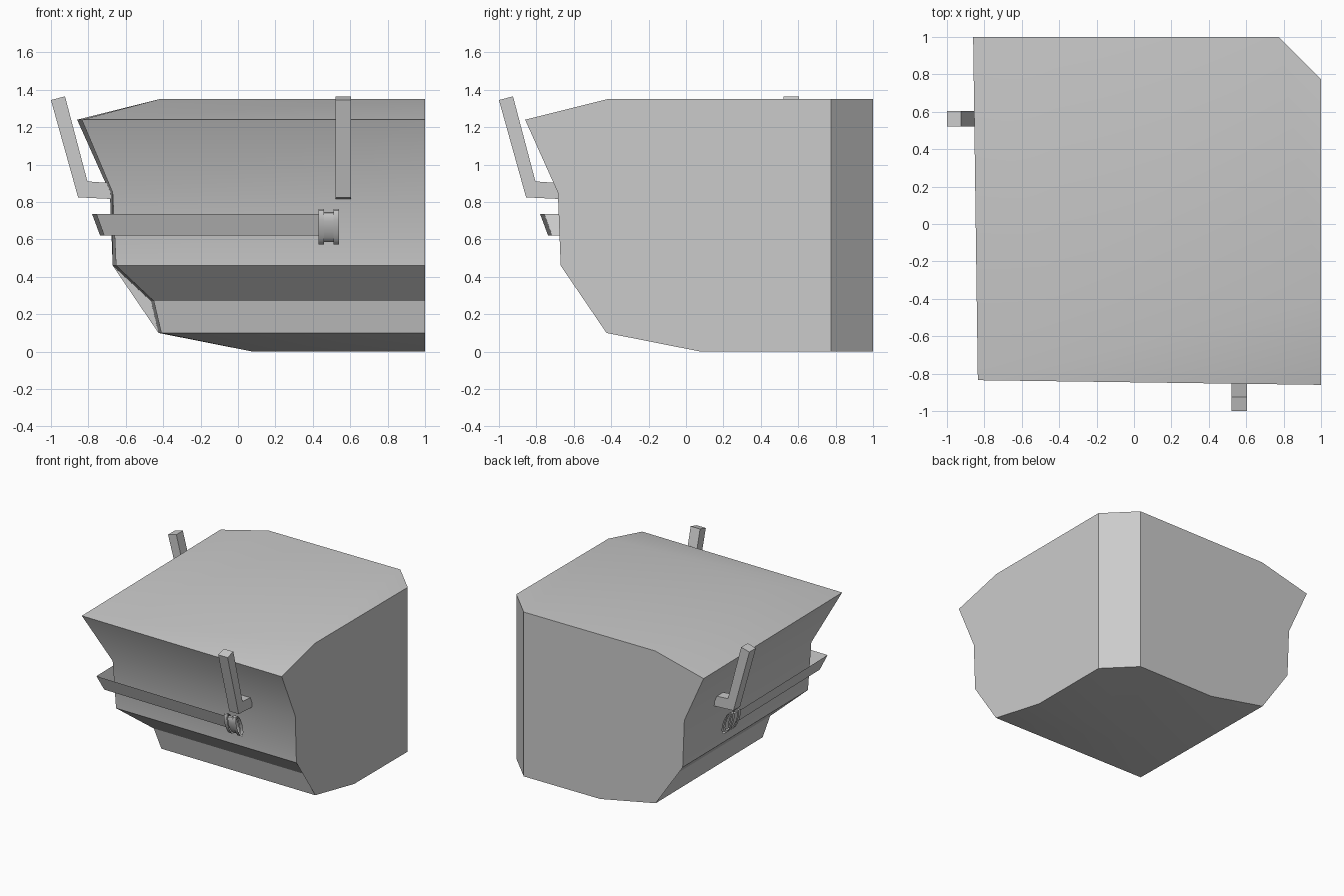
import bpy
import bmesh
import math

cube = bpy.data.objects.get("Cube")
if cube:
    bpy.data.objects.remove(cube)

grey = bpy.data.materials.new("plain grey")
grey.use_nodes = True
grey.diffuse_color = (0.6, 0.6, 0.6, 1)
grey.node_tree.nodes["Principled BSDF"].inputs["Base Color"].default_value = (0.6, 0.6, 0.6, 1)


def build(name, verts, faces, swap=False, closed=True):
    """Make an object; swap mirrors it across the diagonal from the front to the right side."""
    if swap:
        verts = [(y, x, z) for x, y, z in verts]
        faces = [f[::-1] for f in faces]
    mesh = bpy.data.meshes.new(name)
    mesh.from_pydata(verts, [], faces)
    if closed:
        bm = bmesh.new()
        bm.from_mesh(mesh)
        bmesh.ops.recalc_face_normals(bm, faces=bm.faces)
        bm.to_mesh(mesh)
        bm.free()
    mesh.materials.append(grey)
    obj = bpy.data.objects.new(name, mesh)
    bpy.context.collection.objects.link(obj)
    bpy.ops.object.select_all(action="DESELECT")
    obj.select_set(True)
    bpy.context.view_layer.objects.active = obj
    bpy.ops.object.shade_smooth_by_angle(angle=math.radians(30))
    return obj


# Hull corner: offset at the ends, offset at the corner, height
profile = [(-.42, -.42, 1.35), (-.86, -.835, 1.24), (-.685, -.67, .85), (-.67, -.652, .46),
           (-.465, -.45, .27), (-.425, -.41, .1), (.08, .08, 0)]
NOTCH = 4
verts, faces = [], []
for end, corner, z in profile:
    verts += [(1, end, z), (corner, corner, z), (end, 1, z)]
for i in range(len(profile) - 1):
    a, b = 3 * i, 3 * i + 3
    faces += [(a, a + 1, b + 1, b), (a + 1, a + 2, b + 2, b + 1)]

# Chamfered back corner, top, bottom and flat end caps bridging the notch
t = len(verts)
verts += [(1, .775, 1.35), (.775, 1, 1.35), (1, .775, 0), (.775, 1, 0)]
last = 3 * (len(profile) - 1)
faces += [(t, t + 1, 2, 1, 0), (last, last + 1, last + 2, t + 3, t + 2), (t, t + 2, t + 3, t + 1)]
rows = [3 * i for i in range(len(profile)) if i != NOTCH]
faces.append(tuple(rows) + (t + 2, t))
faces.append((t + 1, t + 3) + tuple(r + 2 for r in reversed(rows)))
# Slivers closing the notch ends
faces += [(9, 12, 15), (17, 14, 11)]
hull = build("hull_corner", verts, faces)

# Bent upright: side outline as (offset, height), extruded across its width
outline = [(-1, 1.345), (-.925, 1.365), (-.805, .91), (-.66, .9), (-.65, .815), (-.855, .825)]
for side, swap in (("front", False), ("right", True)):
    n = len(outline)
    verts = [(x, y, z) for x in (.52, .605) for y, z in outline]
    faces = [tuple(range(n)), tuple(range(2 * n - 1, n - 1, -1))]
    faces += [(i, i + n, (i + 1) % n + n, (i + 1) % n) for i in range(n)]
    build(side + "_upright", verts, faces, swap)

    # Slanted thin rail, mitred at the corner
    build(side + "_rail",
          [(.45, -.78, .735), (-.757, -.757, .735), (-.715, -.715, .62), (.45, -.737, .62)],
          [(0, 1, 2, 3)], swap, closed=False)

    # Open clamp at the rail end: three flattened bands around its edge
    for part, x0, x1, size in (("inner_band", .43, .46, 1), ("clamp_sleeve", .46, .51, .85),
                               ("outer_band", .51, .54, 1)):
        steps = 16
        verts, faces = [], []
        for i in range(steps):
            ang = 2 * math.pi * i / steps
            up, out = .095 * size * math.cos(ang), .035 * size * math.sin(ang)
            verts += [(x, -.75 - out - .35 * up, .667 + up) for x in (x0, x1)]
        for i in range(steps):
            a, b = 2 * i, 2 * ((i + 1) % steps)
            faces.append((a, b, b + 1, a + 1))
        build(side + "_" + part, verts, faces, swap, closed=False)
